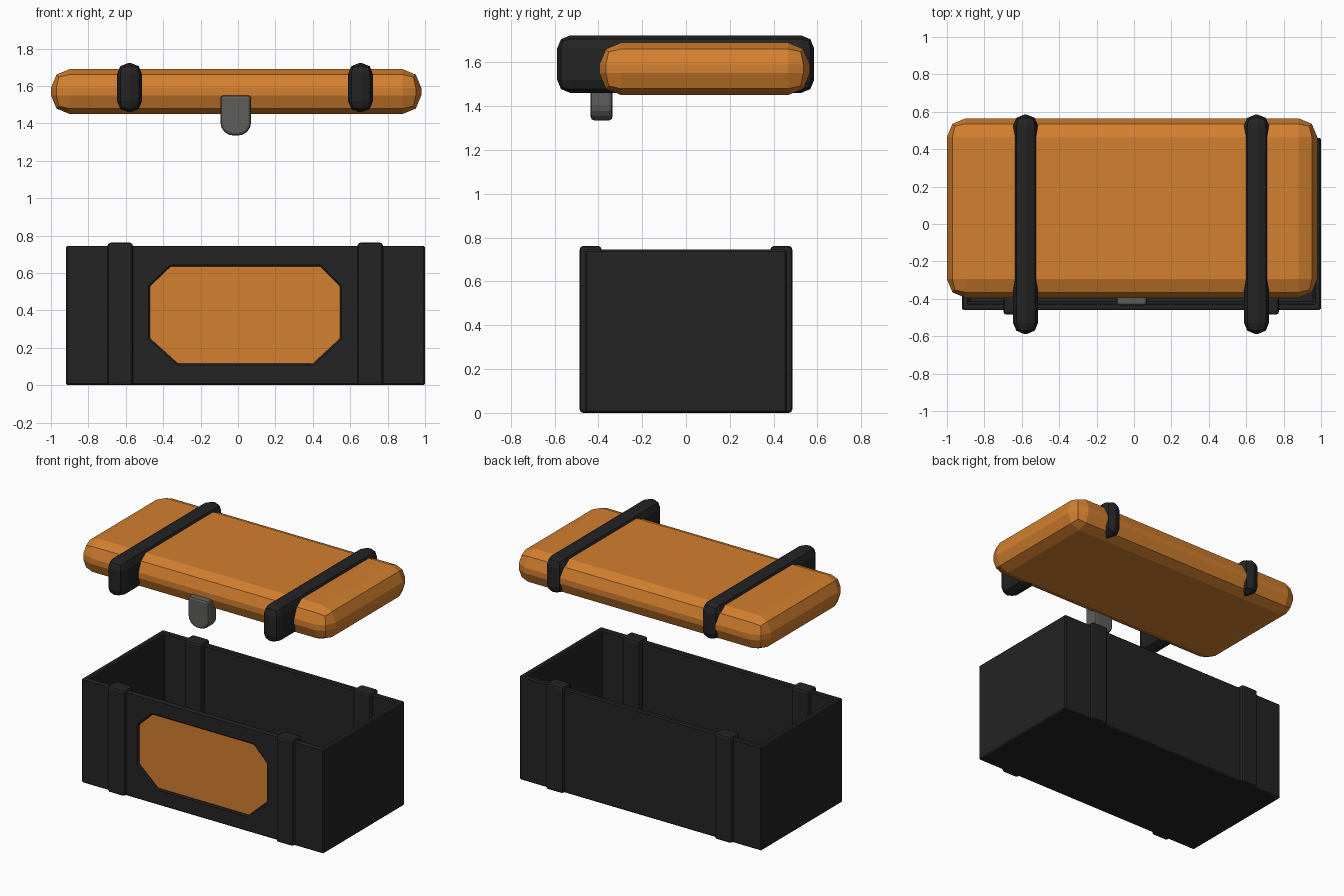
import bpy
import bmesh
import math

if "Cube" in bpy.data.objects:
    bpy.data.objects.remove(bpy.data.objects["Cube"])


def material(name, colour):
    mat = bpy.data.materials.new(name)
    mat.use_nodes = True
    mat.diffuse_color = (*colour, 1)
    mat.node_tree.nodes["Principled BSDF"].inputs["Base Color"].default_value = (*colour, 1)
    return mat


ORANGE = material("orange", (0.65, 0.215, 0.028))
BLACK = material("black", (0.017, 0.017, 0.017))
GREY = material("grey", (0.11, 0.11, 0.105))


def finish(name, bm, mat):
    bmesh.ops.recalc_face_normals(bm, faces=bm.faces)
    mesh = bpy.data.meshes.new(name)
    bm.to_mesh(mesh)
    bm.free()
    mesh.materials.append(mat)
    obj = bpy.data.objects.new(name, mesh)
    bpy.context.collection.objects.link(obj)
    return obj


def bevel(obj, width, segments):
    mod = obj.modifiers.new("bevel", "BEVEL")
    mod.width = width
    mod.segments = segments
    mod.limit_method = "ANGLE"
    mod.angle_limit = math.radians(40)


def cube_mesh(x, y, z):
    """Box mesh from (min, max) ranges."""
    bm = bmesh.new()
    bmesh.ops.create_cube(bm, size=1)
    for v in bm.verts:
        v.co = [lo + (c + 0.5) * (hi - lo) for c, (lo, hi) in zip(v.co, (x, y, z))]
    return bm


def block(name, x, y, z, mat, width, segments):
    obj = finish(name, cube_mesh(x, y, z), mat)
    bevel(obj, width, segments)
    return obj


def prism(name, outline, y0, y1, mat):
    """Extrude an x-z outline from y0 to y1."""
    bm = bmesh.new()
    face = bm.faces.new([bm.verts.new((x, y0, z)) for x, z in outline])
    new = bmesh.ops.extrude_face_region(bm, geom=[face])["geom"]
    moved = [g for g in new if isinstance(g, bmesh.types.BMVert)]
    bmesh.ops.translate(bm, verts=moved, vec=(0, y1 - y0, 0))
    return finish(name, bm, mat)


# Open box: inset the top face and push it down to form the inside
bm = cube_mesh((-0.92, 1.0), (-0.46, 0.46), (0, 0.745))
bm.faces.ensure_lookup_table()
top = max(bm.faces, key=lambda f: f.calc_center_median().z)
bmesh.ops.inset_individual(bm, faces=[top], thickness=0.055)
inner = bmesh.ops.extrude_face_region(bm, geom=[top])["geom"]
bmesh.ops.translate(bm, verts=[g for g in inner if isinstance(g, bmesh.types.BMVert)],
                    vec=(0, 0, -0.69))
bmesh.ops.delete(bm, geom=[top], context="FACES_ONLY") if top.is_valid else None
box = finish("box_body", bm, BLACK)

# Recessed eight-sided front panel
octagon = [(-0.36, 0.635), (0.44, 0.635), (0.545, 0.53), (0.545, 0.25),
           (0.40, 0.115), (-0.32, 0.115), (-0.47, 0.25), (-0.47, 0.53)]
cutter = prism("panel_cutter", octagon, -0.6, -0.435, BLACK)
cutter.hide_render = True
cutter.hide_viewport = True
cutter.display_type = "WIRE"
cut = box.modifiers.new("panel_recess", "BOOLEAN")
cut.operation = "DIFFERENCE"
cut.solver = "EXACT"
cut.object = cutter
bevel(box, 0.008, 1)
prism("front_panel", octagon, -0.445, -0.43, ORANGE)

# Upright bands clamped over the front and back walls
for side, x in (("right", -0.63), ("left", 0.707)):
    for end, y in (("front", (-0.485, -0.385)), ("back", (0.385, 0.485))):
        block(f"{end}_{side}_band", (x - 0.068, x + 0.068), y, (0, 0.762), BLACK, 0.016, 2)

# Floating lid with rounded edges and its two straps
block("lid", (-1.0, 0.98), (-0.395, 0.565), (1.45, 1.69), ORANGE, 0.1, 2)
for side, x in (("right", -0.58), ("left", 0.655)):
    block(f"{side}_lid_strap", (x - 0.067, x + 0.067), (-0.588, 0.585), (1.46, 1.723),
          BLACK, 0.06, 2)

# Latch tongue with a rounded lower end
latch_x, half, low, high, radius = -0.012, 0.082, 1.335, 1.55, 0.07
outline = []
for sign, steps in ((-1, range(5)), (1, range(4, -1, -1))):
    for i in steps:
        a = math.radians(i * 22.5)
        outline.append((latch_x + sign * (half - radius + radius * math.cos(a)),
                        low + radius - radius * math.sin(a)))
outline += [(latch_x + half, high), (latch_x - half, high)]
latch = prism("latch", outline, -0.435, -0.335, GREY)
bevel(latch, 0.016, 2)
